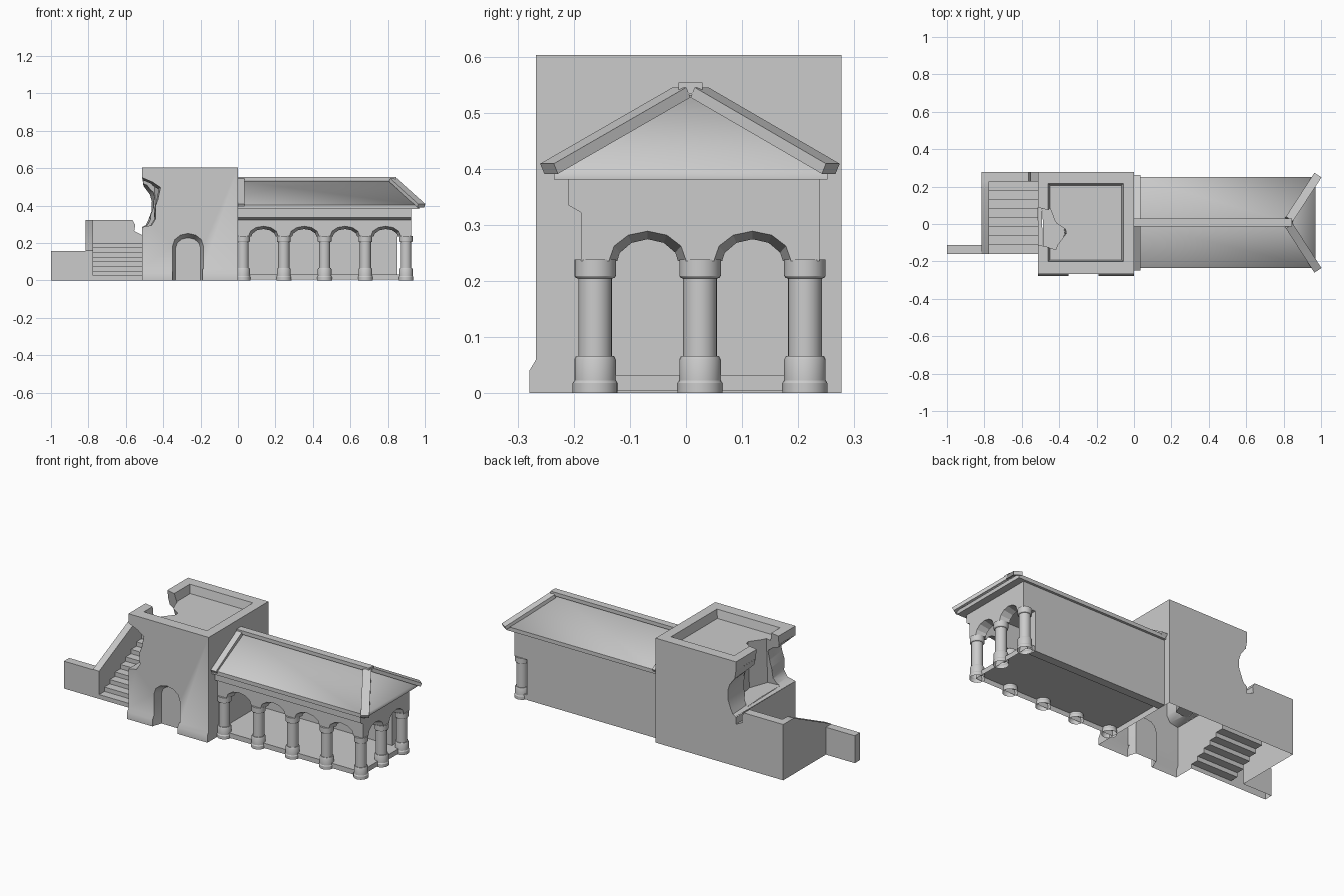
import bpy, bmesh, math
from mathutils import Vector, Matrix

cube = bpy.data.objects.get("Cube")
if cube:
    bpy.data.objects.remove(cube, do_unlink=True)

stone = bpy.data.materials.new("grey_stone")
stone.use_nodes = True
GREY = (0.6, 0.6, 0.6, 1)
stone.diffuse_color = GREY
stone.node_tree.nodes["Principled BSDF"].inputs["Base Color"].default_value = GREY


def finish(name, bm):
    bmesh.ops.recalc_face_normals(bm, faces=bm.faces)
    mesh = bpy.data.meshes.new(name)
    bm.to_mesh(mesh)
    bm.free()
    mesh.materials.append(stone)
    ob = bpy.data.objects.new(name, mesh)
    bpy.context.collection.objects.link(ob)
    return ob


def place(axis, p, d):
    """Turn a 2D profile point and a depth into 3D."""
    return {"x": (d, p[0], p[1]), "y": (p[0], d, p[1]), "z": (p[0], p[1], d)}[axis]


def loft(name, axis, pts_a, a, pts_b, b):
    """Closed solid between two matching outlines."""
    bm = bmesh.new()
    va = [bm.verts.new(place(axis, p, a)) for p in pts_a]
    vb = [bm.verts.new(place(axis, p, b)) for p in pts_b]
    bm.faces.new(va)
    bm.faces.new(vb)
    n = len(va)
    for i in range(n):
        j = (i + 1) % n
        bm.faces.new((va[i], va[j], vb[j], vb[i]))
    return finish(name, bm)


def prism(name, axis, pts, a, b):
    return loft(name, axis, pts, a, pts, b)


def rect(x, y):
    return [(x[0], y[0]), (x[1], y[0]), (x[1], y[1]), (x[0], y[1])]


def box(name, x, y, z):
    return prism(name, "z", rect(x, y), *z)


def beam(name, p, q, w, h):
    """Bar from p to q, kept upright."""
    p, q = Vector(p), Vector(q)
    along = (q - p).normalized()
    side = along.cross(Vector((0, 0, 1))).normalized()
    up = side.cross(along)
    rot = Matrix((along, side, up)).transposed().to_4x4()
    bm = bmesh.new()
    bmesh.ops.create_cube(bm, size=1)
    bm.transform(Matrix.Translation((p + q) / 2) @ rot @ Matrix.Diagonal(((q - p).length, w, h, 1)))
    return finish(name, bm)


def combine(ob, tools, operation):
    """Cut the tools out of the object, or merge them into it."""
    for tool in tools:
        tool.hide_render = True
        m = ob.modifiers.new("combine", "BOOLEAN")
        m.operation, m.solver, m.object = operation, "EXACT", tool
    bpy.context.view_layer.update()
    done = ob.evaluated_get(bpy.context.evaluated_depsgraph_get())
    mesh = bpy.data.meshes.new_from_object(done)
    ob.modifiers.clear()
    ob.data = mesh
    for tool in tools:
        bpy.data.objects.remove(tool, do_unlink=True)


def open_bottom(ob, level):
    """Remove the faces lying at the foot of an object."""
    bm = bmesh.new()
    bm.from_mesh(ob.data)
    foot = [f for f in bm.faces if all(v.co.z < level for v in f.verts)]
    bmesh.ops.delete(bm, geom=foot, context="FACES")
    bm.to_mesh(ob.data)
    bm.free()


def smooth(obs, degrees):
    bpy.ops.object.select_all(action="DESELECT")
    for ob in obs:
        ob.select_set(True)
    bpy.context.view_layer.objects.active = obs[0]
    bpy.ops.object.shade_smooth_by_angle(angle=math.radians(degrees))


def arch(mid, half, foot, spring, top, steps=6):
    pts = [(mid - half, foot), (mid + half, foot)]
    for i in range(steps + 1):
        t = math.pi * i / steps
        pts.append((mid + half * math.cos(t), spring + (top - spring) * math.sin(t)))
    return pts


# Tower: block with sunken roof, blind doorway and broken side
tower = box("tower_and_stair", (-0.513, 0), (-0.267, 0.277), (0, 0.603))
combine(tower, [
    loft("roof_cut", "z", rect((-0.45, -0.066), (-0.192, 0.207)), 0.555,
         rect((-0.462, -0.054), (-0.204, 0.219)), 0.615),
    loft("door_cut", "y", arch(-0.267, 0.083, -0.05, 0.185, 0.252), -0.269,
         arch(-0.267, 0.066, -0.05, 0.175, 0.228), -0.222),
    loft("breach_cut", "y", [(-0.6, 0.56), (-0.513, 0.552), (-0.45, 0.525), (-0.412, 0.5),
                             (-0.425, 0.44), (-0.44, 0.4), (-0.438, 0.33), (-0.46, 0.295),
                             (-0.513, 0.285), (-0.6, 0.285)], -0.3,
         [(-0.6, 0.56), (-0.513, 0.552), (-0.505, 0.5), (-0.475, 0.46), (-0.463, 0.42),
          (-0.463, 0.37), (-0.48, 0.325), (-0.495, 0.295), (-0.513, 0.285), (-0.6, 0.285)], 0.3),
    loft("rubble_cut", "z", [(-0.6, 0.16), (-0.44, 0.14), (-0.39, 0.06), (-0.37, -0.05),
                             (-0.41, -0.16), (-0.6, -0.18)], 0.29,
         [(-0.6, 0.107), (-0.45, 0.07), (-0.42, -0.01), (-0.36, -0.05),
          (-0.42, -0.13), (-0.6, -0.09)], 0.62),
], "DIFFERENCE")

# Tower plinth and outer stair, merged into one open-bottomed shell
STEPS, Y0, Y1, TOP = 8, -0.16, 0.228, 0.2
stair = [(Y1 + 0.01, 0), (Y0, 0)]
for i in range(STEPS):
    z = TOP * (i + 1) / STEPS
    stair += [(Y0 + (Y1 - Y0) * i / STEPS, z), (Y0 + (Y1 - Y0) * (i + 1) / STEPS, z)]
stair[-1] = (Y1 + 0.01, TOP)
plinth = [(-0.26, 0), (-0.279, 0), (-0.279, 0.04), (-0.267, 0.06), (-0.26, 0.06)]
combine(tower, [
    prism("plinth_left", "x", plinth, -0.19, 0),
    prism("plinth_right", "x", plinth, -0.513, -0.35),
    prism("stair_steps", "x", stair, -0.79, -0.5),
    prism("stair_back_wall", "y", [(-0.815, 0), (-0.815, 0.322), (-0.564, 0.322), (-0.55, 0.297),
                                   (-0.555, 0.264), (-0.513, 0.243), (-0.5, 0.243),
                                   (-0.5, 0)], 0.226, 0.277),
    prism("stair_side_wall", "x", [(-0.16, 0), (-0.16, 0.16), (0.18, 0.322), (0.277, 0.322),
                                   (0.277, 0)], -0.815, -0.775),
    box("low_wall", (-1, -0.805), (-0.16, -0.112), (0, 0.158)),
], "UNION")
open_bottom(tower, 0.001)
smooth([tower], 32)

# Gallery floor, rear wall and upper walls
open_bottom(box("gallery_floor", (0, 0.9), (-0.17, 0.236), (0.004, 0.032)), 0.01)
box("gallery_rear_wall", (0, 0.85), (0.19, 0.238), (0.004, 0.385))
box("rear_lintel", (0.8, 0.928), (0.19, 0.238), (0.236, 0.385))
XS = [0.027 + 0.2178 * i for i in range(5)]
YS = [-0.162, 0.025, 0.212]
front = box("front_arcade", (0, 0.927), (-0.187, -0.138), (0.236, 0.385))
combine(front, [loft("arch_cut", "y", arch((a + b) / 2, 0.08, 0.1, 0.236, 0.29), -0.188,
                     arch((a + b) / 2, 0.066, 0.1, 0.225, 0.272), -0.13)
                for a, b in zip(XS, XS[1:])], "DIFFERENCE")
end = box("end_arcade", (0.874, 0.928), (-0.186, 0.237), (0.236, 0.385))
combine(end, [loft("arch_cut", "x", arch((a + b) / 2, 0.069, 0.1, 0.236, 0.289), 0.929,
                   arch((a + b) / 2, 0.055, 0.1, 0.225, 0.272), 0.865)
              for a, b in zip(YS, YS[1:])], "DIFFERENCE")
prism("front_cornice", "x", [(-0.18, 0.318), (-0.187, 0.322), (-0.21, 0.335), (-0.21, 0.385),
                             (-0.18, 0.385)], 0, 0.928)

# Columns turned from one profile
PROFILE = [(0.04, 0), (0.04, 0.018), (0.037, 0.023), (0.037, 0.06), (0.034, 0.066),
           (0.03, 0.066), (0.03, 0.204), (0.035, 0.206), (0.037, 0.209), (0.037, 0.238), (0, 0.238)]


def column(x, y):
    bm = bmesh.new()
    vs = [bm.verts.new((r, 0, z)) for r, z in PROFILE]
    edges = [bm.edges.new(pair) for pair in zip(vs, vs[1:])]
    bmesh.ops.spin(bm, geom=vs + edges, axis=(0, 0, 1), cent=(0, 0, 0),
                   angle=math.tau, steps=24, use_duplicate=False)
    bmesh.ops.remove_doubles(bm, verts=bm.verts, dist=0.0003)
    ob = finish("column", bm)
    ob.location = (x, y, 0)
    return ob


smooth([column(x, YS[0]) for x in XS] + [column(XS[-1], y) for y in YS[1:]], 30)

# Hipped roof
bm = bmesh.new()
for x in (0, 0.97):
    for y in (-0.235, 0.252):
        for z in (0.381, 0.403):
            bm.verts.new((x, y, z))
for x in (0, 0.828):
    bm.verts.new((x, 0.008, 0.532))
bmesh.ops.convex_hull(bm, input=bm.verts)
bmesh.ops.dissolve_limit(bm, angle_limit=0.01, verts=bm.verts, edges=bm.edges)
smooth([finish("roof", bm)], 58)

# Ridge cap, hip bars and bars against the tower
box("ridge_cap", (0, 0.845), (-0.013, 0.029), (0.533, 0.554))
for y in (-0.244, 0.258):
    start = 0.008 + math.copysign(0.016, y)
    beam("hip_bar", (0.829, start, 0.536), (0.981, y, 0.4), 0.045, 0.02)
    beam("tower_roof_bar", (0.017, start, 0.536), (0.017, y, 0.4), 0.034, 0.02)
